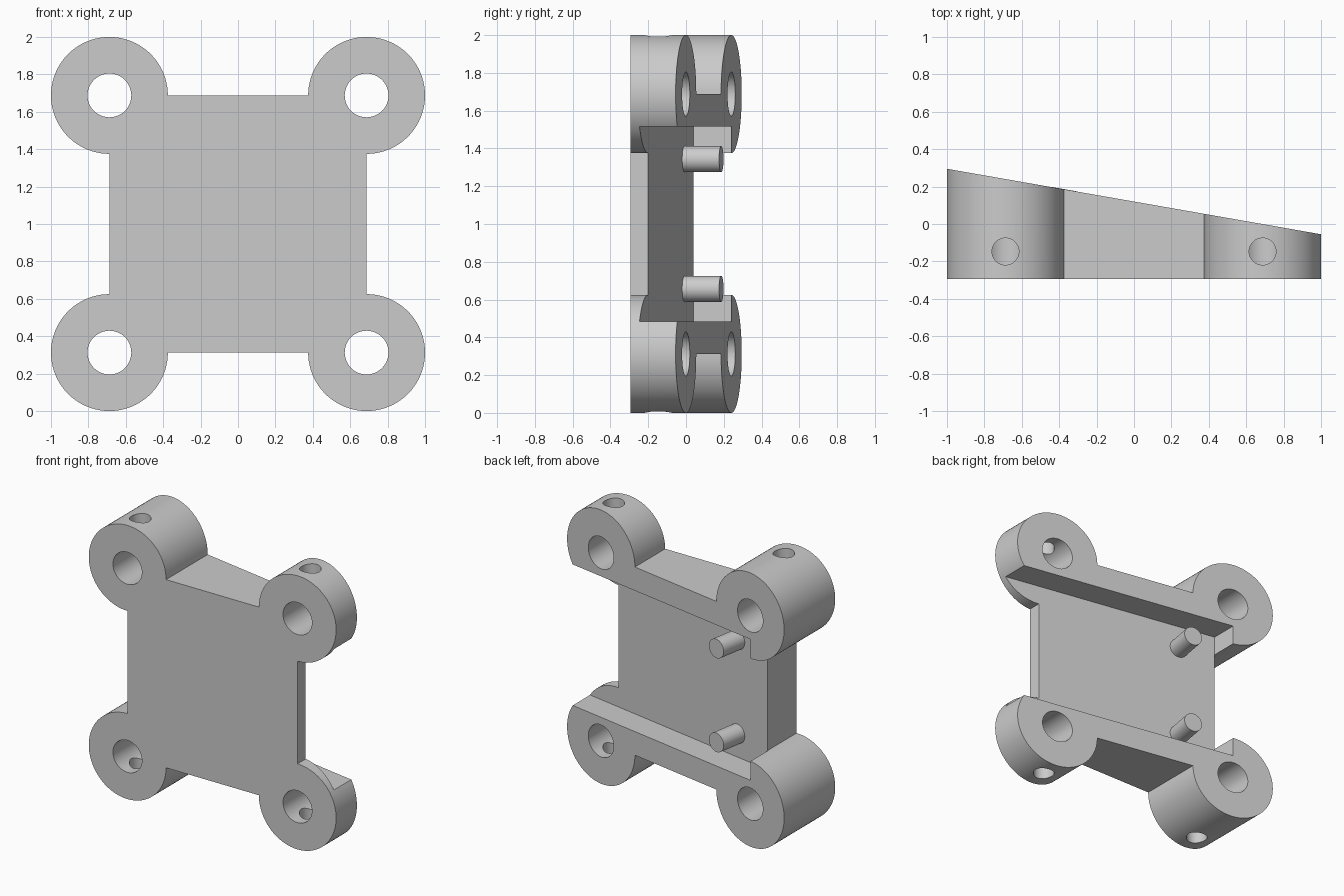
import bpy
import bmesh
from math import pi, sin, cos, atan
from mathutils import Matrix, Vector

if "Cube" in bpy.data.objects:
    bpy.data.objects.remove(bpy.data.objects["Cube"], do_unlink=True)

SLOPE = -0.175      # taper of the back from right to left
FRONT = -0.295
LOBE = 0.3125       # lobe radius
C = 0.6875          # lobe centre distance from the middle
CORNERS = [(1, 1), (-1, 1), (-1, -1), (1, -1)]

grey = bpy.data.materials.new("plain_grey")
grey.use_nodes = True
grey.diffuse_color = (0.6, 0.6, 0.6, 1)
grey.node_tree.nodes["Principled BSDF"].inputs["Base Color"].default_value = (0.6, 0.6, 0.6, 1)


def back(x):
    return 0.12 + SLOPE * x


def make_object(name, bm):
    bmesh.ops.recalc_face_normals(bm, faces=bm.faces)
    mesh = bpy.data.meshes.new(name)
    bm.to_mesh(mesh)
    bm.free()
    obj = bpy.data.objects.new(name, mesh)
    mesh.materials.append(grey)
    bpy.context.collection.objects.link(obj)
    return obj


def prism(name, outline, front, rear):
    """Solid from an x-z outline between two y functions of x."""
    bm = bmesh.new()
    a = [bm.verts.new((x, front(x), z)) for x, z in outline]
    b = [bm.verts.new((x, rear(x), z)) for x, z in outline]
    bm.faces.new(a)
    bm.faces.new(b[::-1])
    for i in range(len(a)):
        j = (i + 1) % len(a)
        bm.faces.new((a[i], b[i], b[j], a[j]))
    return make_object(name, bm)


def cylinder(name, start, end, radius):
    start, end = Vector(start), Vector(end)
    axis = end - start
    turn = axis.to_track_quat("Z", "Y").to_matrix().to_4x4()
    bm = bmesh.new()
    bmesh.ops.create_cone(bm, cap_ends=True, segments=48, radius1=radius,
                          radius2=radius, depth=axis.length,
                          matrix=Matrix.Translation((start + end) / 2) @ turn)
    return make_object(name, bm)


def cut(target, cutter):
    mod = target.modifiers.new("cut", "BOOLEAN")
    mod.operation = "DIFFERENCE"
    mod.solver = "EXACT"
    mod.object = cutter
    bpy.context.view_layer.objects.active = target
    bpy.ops.object.modifier_apply(modifier=mod.name)
    bpy.data.objects.remove(cutter, do_unlink=True)


def smooth(obj):
    bpy.ops.object.select_all(action="DESELECT")
    obj.select_set(True)
    bpy.context.view_layer.objects.active = obj
    bpy.ops.object.shade_smooth_by_angle(angle=pi / 6)


# Wedge plate with a round lobe on each corner
outline = []
for k, (sx, sz) in enumerate(CORNERS):
    for i in range(61):
        t = (k - 1) * pi / 2 + 1.5 * pi * i / 60
        outline.append((sx * C + LOBE * cos(t), 1 + sz * C + LOBE * sin(t)))
plate = prism("bracket_plate", outline, lambda x: FRONT, back)

# Channel across the back, open on the thin side
channel = prism("channel_cutter", [(-0.69, 0.485), (1.2, 0.485), (1.2, 1.515), (-0.69, 1.515)],
                lambda x: back(x) - 0.2, lambda x: 1)
cut(plate, channel)

# Bores through the lobes and screw holes from their outer edges
for sx, sz in CORNERS:
    x, z = sx * C, 1 + sz * C
    cut(plate, cylinder("bore_cutter", (x, -1, z), (x, 1, z), 0.117))
    cut(plate, cylinder("screw_cutter", (x, -0.147, z), (x, -0.147, z + sz * 0.5), 0.072))
smooth(plate)

# Pins standing square on the channel floor
normal = Vector((sin(atan(-SLOPE)), cos(atan(SLOPE)), 0))
for name, z in (("lower_pin", 0.657), ("upper_pin", 1.343)):
    base = Vector((-0.41, back(-0.41) - 0.2, z))
    smooth(cylinder(name, base - normal * 0.03, base + normal * 0.198, 0.069))
